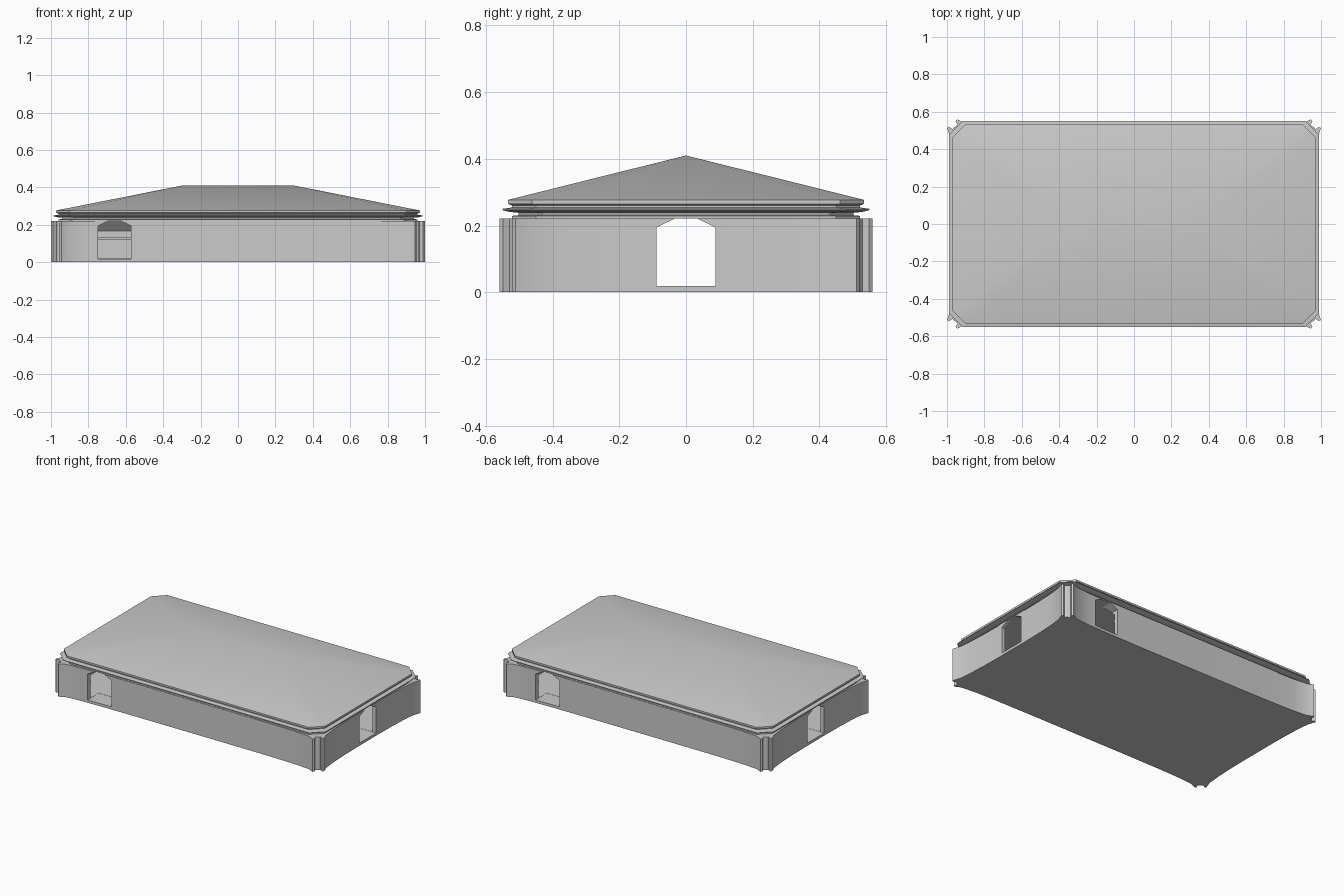
import bpy, bmesh, math

if "Cube" in bpy.data.objects:
    bpy.data.objects.remove(bpy.data.objects["Cube"])


def make_object(name, bm):
    bmesh.ops.recalc_face_normals(bm, faces=bm.faces)
    mesh = bpy.data.meshes.new(name)
    bm.to_mesh(mesh)
    bm.free()
    ob = bpy.data.objects.new(name, mesh)
    bpy.context.collection.objects.link(ob)
    return ob


def loft(name, rings, cap_top=True):
    """Join rings of equal length into a closed shell."""
    bm = bmesh.new()
    rows = [[bm.verts.new(p) for p in ring] for ring in rings]
    for a, b in zip(rows, rows[1:]):
        for i in range(len(a)):
            j = (i + 1) % len(a)
            bm.faces.new((a[i], a[j], b[j], b[i]))
    bm.faces.new(rows[0][::-1])
    if cap_top:
        bm.faces.new(rows[-1])
    return make_object(name, bm)


def prism(name, outline, z0, z1):
    return loft(name, [[(x, y, z) for x, y in outline] for z in (z0, z1)])


def smooth(ob, angle=30):
    bpy.ops.object.select_all(action='DESELECT')
    ob.select_set(True)
    bpy.context.view_layer.objects.active = ob
    bpy.ops.object.shade_smooth_by_angle(angle=math.radians(angle))


def mirror_quarter(q):
    """Mirror a quarter outline (from +x side round to +y side) to all four corners."""
    return (q + [(-x, y) for x, y in q[::-1]]
            + [(-x, -y) for x, y in q] + [(x, -y) for x, y in q[::-1]])


def octagon(off, z):
    x, y, c = 0.972 + off, 0.534 + off, 0.072
    return [(a, b, z) for a, b in mirror_quarter([(x, y - c), (x - c, y)])]


# Walls with flared ends and a notched corner pilaster
quarter = [(0.965, 0.12), (0.967, 0.25), (0.972, 0.37), (0.981, 0.46), (0.999, 0.512),
           (0.990, 0.520), (0.970, 0.507), (0.963, 0.518), (0.953, 0.522), (0.944, 0.529),
           (0.954, 0.549), (0.945, 0.56), (0.905, 0.540), (0.80, 0.531), (0.65, 0.527), (0.4, 0.525)]
walls = prism("walls", mirror_quarter(quarter), 0, 0.221)

# Hollow room
room = prism("room_cutter", mirror_quarter([(0.94, 0.43), (0.87, 0.5)]), 0.019, 0.3)

# Arched doorway cutters, one per side
def door(name, cx, cy, along_x):
    prof = [(-0.089, 0.018), (0.089, 0.018), (0.089, 0.194),
            (0.032, 0.2215), (-0.032, 0.2215), (-0.089, 0.194)]
    rings = [[(cx + p, cy + d, z) if along_x else (cx + d, cy + p, z) for p, z in prof]
             for d in (-0.12, 0.12)]
    return loft(name, rings)

cutters = [door("front_door_cutter", -0.66, -0.53, True),
           door("back_door_cutter", 0.66, 0.53, True),
           door("right_door_cutter", 0.97, 0, False),
           door("left_door_cutter", -0.97, 0, False)]


def cut(ob, tools):
    for tool in tools:
        m = ob.modifiers.new("cut", 'BOOLEAN')
        m.operation = 'DIFFERENCE'
        m.solver = 'EXACT'
        m.object = tool
    bpy.context.view_layer.objects.active = ob
    for m in list(ob.modifiers):
        bpy.ops.object.modifier_apply(modifier=m.name)


cut(walls, [room] + cutters)
smooth(walls, 25)

# Inner shelf and sloping cove on the long walls
for side, sy in (("front", -1), ("back", 1)):
    shelf_prof = [(0.502, 0.122), (0.49, 0.122), (0.49, 0.132), (0.502, 0.132)]
    cove_prof = [(0.502, 0.165), (0.45, 0.221), (0.502, 0.221)]
    for part, prof in (("shelf", shelf_prof), ("cove", cove_prof)):
        ob = loft(f"{side}_inner_{part}", [[(x, sy * y, z) for y, z in prof] for x in (-0.86, 0.86)])
        cut(ob, cutters[:2])

for ob in [room] + cutters:
    bpy.data.objects.remove(ob)

# Stepped cornice: offset from the eave outline, height
steps = [(-0.012, 0.221), (-0.012, 0.229), (-0.032, 0.231), (-0.032, 0.238), (-0.004, 0.241),
         (0.016, 0.246), (0.016, 0.250), (-0.012, 0.254), (-0.012, 0.260), (0.0, 0.265)]
loft("cornice", [octagon(o, z) for o, z in steps])

# Hipped roof with clipped corners
bm = bmesh.new()
low, eave = ([bm.verts.new(p) for p in octagon(0, z)] for z in (0.265, 0.277))
ridge = {s: bm.verts.new((0.3 * s, 0, 0.41)) for s in (1, -1)}
bm.faces.new(low[::-1])
for i in range(8):
    a, b = eave[i], eave[(i + 1) % 8]
    bm.faces.new((low[i], low[(i + 1) % 8], b, a))
    sa, sb = (1 if v.co.x > 0 else -1 for v in (a, b))
    bm.faces.new((a, b, ridge[sa]) if sa == sb else (a, b, ridge[sb], ridge[sa]))
smooth(make_object("roof", bm), 32)
